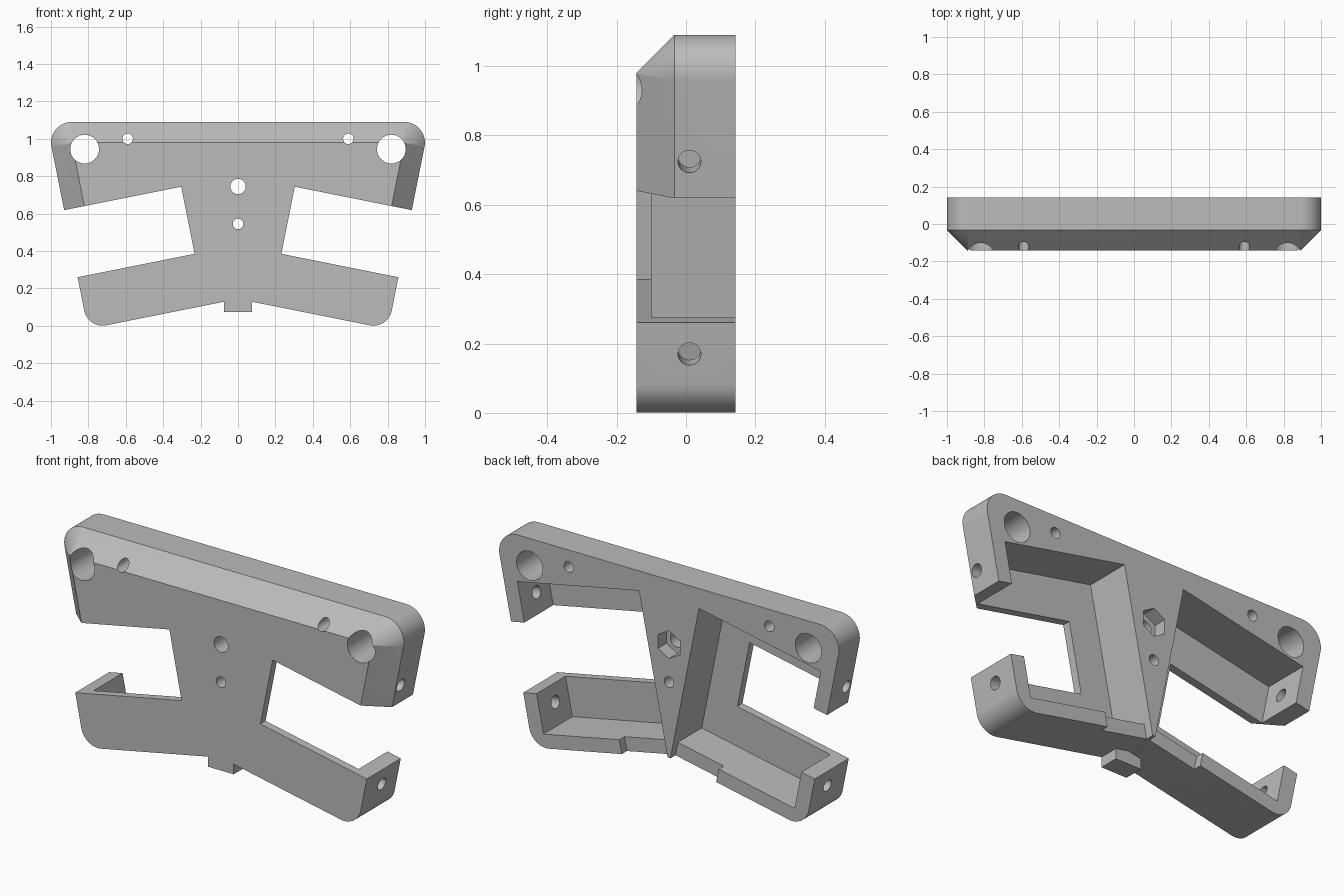
import bpy, bmesh, math
from mathutils import Matrix, Vector

if "Cube" in bpy.data.objects:
    bpy.data.objects.remove(bpy.data.objects["Cube"])

TILT = math.atan(0.2)      # slope of the arms
D = 0.143                  # half depth
END = 0.79                 # outer end of the arms, along the slope
C, S = math.cos(TILT), math.sin(TILT)

grey = bpy.data.materials.new("plain grey")
grey.use_nodes = True
colour = (0.5, 0.5, 0.5, 1)
grey.diffuse_color = colour
grey.node_tree.nodes["Principled BSDF"].inputs["Base Color"].default_value = colour


def xz(u, v):
    """Point in the tilted arm frame to x, z."""
    return (u * C + v * S, v * C - u * S)


def arc(centre, r, a0, a1, n=16):
    return [(centre[0] + r * math.cos(a0 + (a1 - a0) * i / n),
             centre[1] + r * math.sin(a0 + (a1 - a0) * i / n)) for i in range(n + 1)]


def mirrored(half):
    return half + [(-x, z) for x, z in reversed(half) if abs(x) > 1e-6]


def finish(name, bm):
    bmesh.ops.recalc_face_normals(bm, faces=bm.faces)
    mesh = bpy.data.meshes.new(name)
    bm.to_mesh(mesh)
    bm.free()
    mesh.materials.append(grey)
    ob = bpy.data.objects.new(name, mesh)
    bpy.context.collection.objects.link(ob)
    return ob


def prism(name, outline, y0, y1):
    bm = bmesh.new()
    face = bm.faces.new([bm.verts.new((x, y0, z)) for x, z in outline])
    new = bmesh.ops.extrude_face_region(bm, geom=[face])["geom"]
    verts = [g for g in new if isinstance(g, bmesh.types.BMVert)]
    bmesh.ops.translate(bm, verts=verts, vec=(0, y1 - y0, 0))
    return finish(name, bm)


def tilted_box(name, side, u, v, y):
    lo, hi = Vector((u[0], y[0], v[0])), Vector((u[1], y[1], v[1]))
    mid, size = (lo + hi) / 2, hi - lo
    mid.x *= side
    bm = bmesh.new()
    bmesh.ops.create_cube(bm, size=1, matrix=Matrix.Rotation(side * TILT, 4, 'Y')
                          @ Matrix.Translation(mid) @ Matrix.Diagonal((*size, 1)))
    return finish(name, bm)


def rod(name, r, length, matrix, sides=32):
    bm = bmesh.new()
    bmesh.ops.create_cone(bm, cap_ends=True, segments=sides, radius1=r, radius2=r,
                          depth=length, matrix=matrix)
    return finish(name, bm)


def combine(target, tool, operation):
    mod = target.modifiers.new("combine", 'BOOLEAN')
    mod.operation, mod.object, mod.solver = operation, tool, 'EXACT'
    bpy.context.view_layer.objects.active = target
    bpy.ops.object.modifier_apply(modifier=mod.name)
    bpy.data.objects.remove(tool)


# Upper bar with rounded corners and a wide front chamfer
R = 0.11
corner = ((END - R + S * 0.98) / C, 0.98)
foot_z = 0.5
foot = [((u + S * foot_z) / C, foot_z) for u in (END, END - R)]
rim = mirrored(arc(corner, R, math.pi / 2, -TILT) + [foot[0]])
face_edge = mirrored([corner, foot[1]])
bm = bmesh.new()
for outline, y in ((rim, D), (rim, R - D), (face_edge, -D)):
    for x, z in outline:
        bm.verts.new((x, y, z))
bmesh.ops.convex_hull(bm, input=bm.verts)
bmesh.ops.dissolve_limit(bm, angle_limit=0.002, verts=bm.verts, edges=bm.edges)
body = finish("bracket_body", bm)

# Lower arms and middle
BASE, r = 0.141, 0.1
low = [(0, BASE / C)]
low += arc(xz(END - r, BASE + r), r, -math.pi / 2 - TILT, -TILT)
low += [xz(END, 0.6), xz(0.152, 0.6), (0, 0.65)]
combine(body, prism("lower_arms", mirrored(low), -D, D), 'UNION')

# Bottom tab
tab = mirrored([(0.075, 0.075), (0.075, 0.18)])
combine(body, prism("tab", tab, -D, -0.04), 'UNION')

for side in (1, -1):
    # Side window, rear pocket and shallow notch in the bottom wall
    for name, u, v, y in (("window", (0.152, 1.2), (0.423, 0.789), (-0.4, 0.4)),
                          ("pocket", (-0.02, 0.71), (0.215, 1.0), (-0.10, 0.4)),
                          ("notch", (-0.02, 0.255), (0.05, 0.3), (0.10, 0.4))):
        combine(body, tilted_box(name, side, u, v, y), 'DIFFERENCE')
    # Screw holes through the arm ends
    for v in (0.897, 0.331):
        place = (Matrix.Rotation(side * TILT, 4, 'Y') @ Matrix.Translation((side * 0.77, 0.01, v))
                 @ Matrix.Rotation(math.pi / 2, 4, 'Y'))
        combine(body, rod("end_hole", 0.033, 0.3, place), 'DIFFERENCE')

# Holes from front to back
turn = Matrix.Rotation(math.pi / 2, 4, 'X')
for x, z, radius in ((0.82, 0.945, 0.077), (-0.82, 0.945, 0.077), (0.59, 1.0, 0.028),
                     (-0.59, 1.0, 0.028), (0, 0.745, 0.041), (0, 0.545, 0.028)):
    combine(body, rod("hole", radius, 1, Matrix.Translation((x, 0, z)) @ turn), 'DIFFERENCE')

# Hexagonal nut recess in the back
hexagon = Matrix.Translation((0, D, 0.745)) @ turn
combine(body, rod("nut_recess", 0.074, 0.14, hexagon, 6), 'DIFFERENCE')

# Smooth curves, sharp edges
bpy.ops.object.select_all(action='DESELECT')
body.select_set(True)
bpy.context.view_layer.objects.active = body
bpy.ops.object.shade_smooth_by_angle(angle=math.radians(25))
